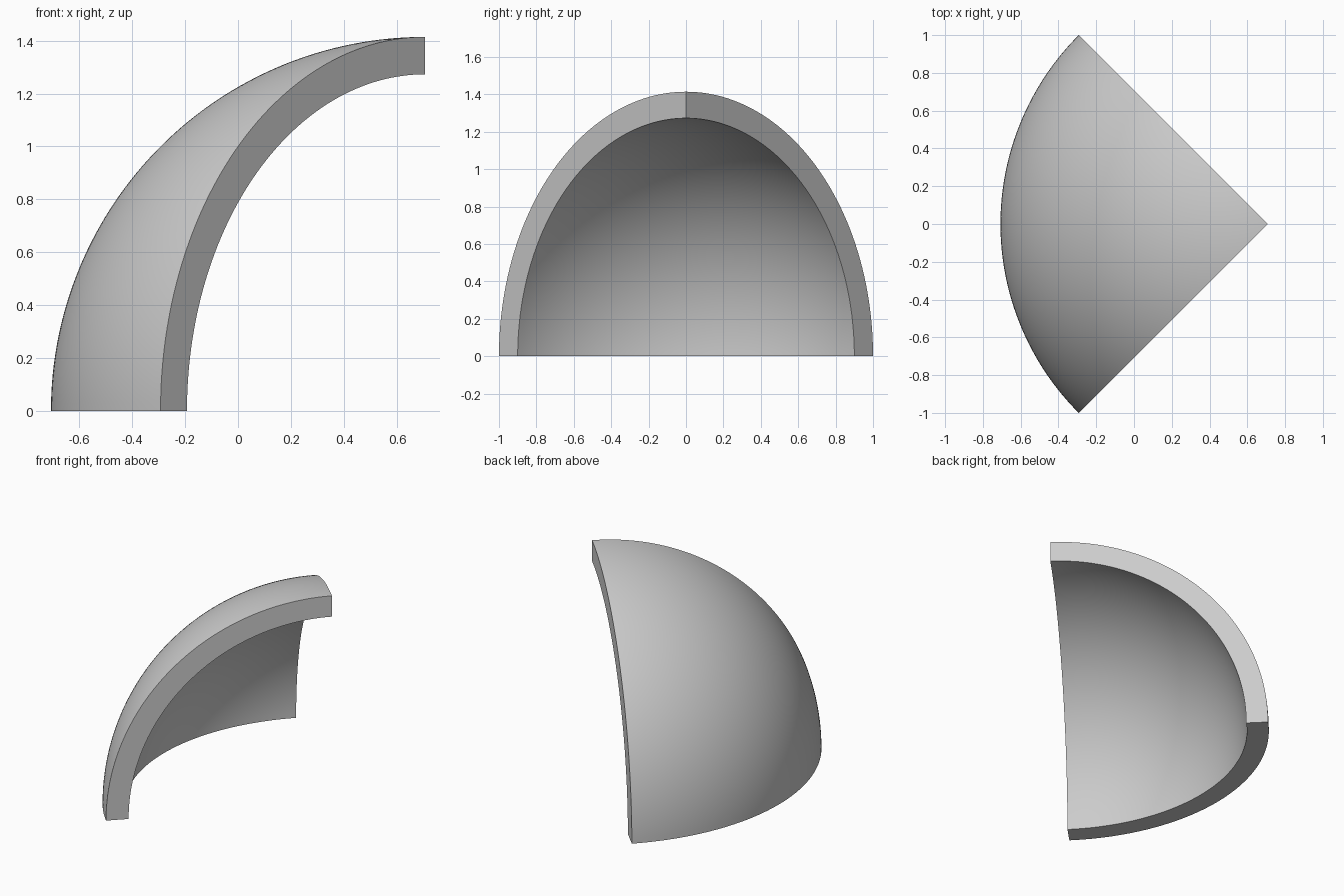
import bpy, bmesh
from math import sin, cos, pi, radians, sqrt
from mathutils import Vector, Matrix

cube = bpy.data.objects.get("Cube")
if cube:
    bpy.data.objects.remove(cube, do_unlink=True)

OUTER = sqrt(2)
INNER = OUTER * 0.9
CENTRE = Vector((OUTER / 2, 0, 0))
STEPS = 64

# Plain grey material
grey = bpy.data.materials.new("Light grey")
grey.use_nodes = True
colour = (0.6, 0.6, 0.6, 1)
grey.diffuse_color = colour
grey.node_tree.nodes["Principled BSDF"].inputs["Base Color"].default_value = colour


def arc(radius):
    """Quarter circle from the pole to the floor, in the XZ plane."""
    points = []
    for i in range(STEPS + 1):
        a = pi / 2 * i / STEPS
        points.append(Vector((radius * sin(a) if i else 0, 0, radius * cos(a) if i < STEPS else 0)))
    return points


# Closed cross-section of the shell, turned to the first cut plane
bm = bmesh.new()
turn = Matrix.Rotation(radians(135), 3, 'Z')
ring = [bm.verts.new(turn @ p) for p in arc(OUTER) + arc(INNER)[::-1]]
edges = [bm.edges.new((ring[i - 1], ring[i])) for i in range(len(ring))]

# Sweep a quarter turn around the vertical axis
swept = bmesh.ops.spin(bm, geom=ring + edges, cent=(0, 0, 0), axis=(0, 0, 1),
                       angle=radians(90), steps=STEPS, use_duplicate=False)
last = [e for e in swept["geom_last"] if isinstance(e, bmesh.types.BMEdge)]

# Flat cut faces at both ends, then weld the points on the axis
for loop in (edges, last):
    bmesh.ops.contextual_create(bm, geom=loop)
bmesh.ops.remove_doubles(bm, verts=bm.verts[:], dist=0.0001)
bmesh.ops.recalc_face_normals(bm, faces=bm.faces[:])
bmesh.ops.translate(bm, verts=bm.verts[:], vec=CENTRE)

mesh = bpy.data.meshes.new("dome_shell_segment")
bm.to_mesh(mesh)
bm.free()
mesh.materials.append(grey)
shell = bpy.data.objects.new("dome_shell_segment", mesh)
bpy.context.collection.objects.link(shell)

# Smooth curved surfaces, sharp rims
bpy.ops.object.select_all(action='DESELECT')
shell.select_set(True)
bpy.context.view_layer.objects.active = shell
bpy.ops.object.shade_smooth_by_angle(angle=radians(30))
